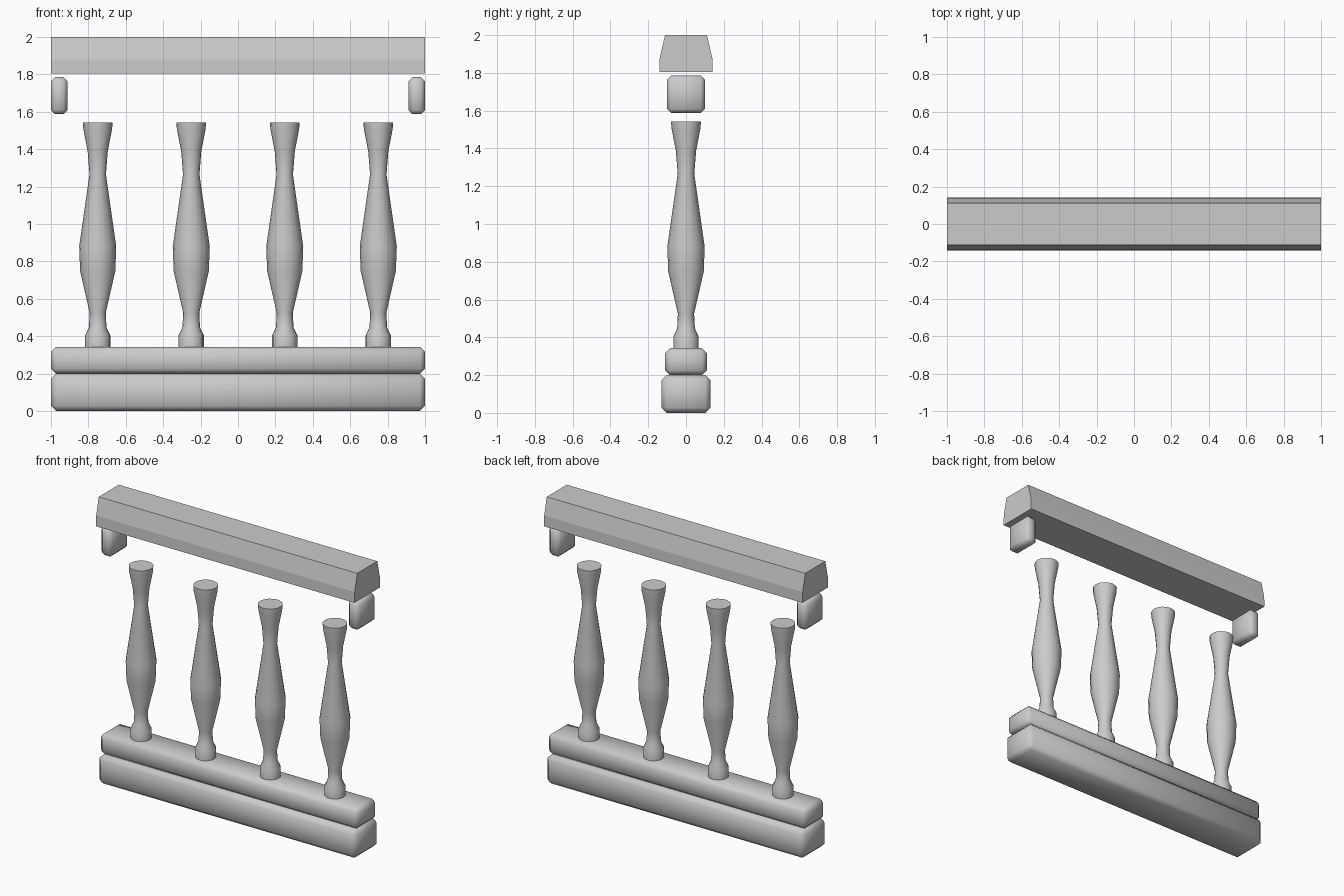
import bpy, bmesh, math

if "Cube" in bpy.data.objects:
    bpy.data.objects.remove(bpy.data.objects["Cube"])


def finish(name, bm, smooth=None):
    bmesh.ops.recalc_face_normals(bm, faces=bm.faces)
    me = bpy.data.meshes.new(name)
    bm.to_mesh(me)
    bm.free()
    ob = bpy.data.objects.new(name, me)
    bpy.context.collection.objects.link(ob)
    if smooth:
        bpy.ops.object.select_all(action='DESELECT')
        ob.select_set(True)
        bpy.context.view_layer.objects.active = ob
        bpy.ops.object.shade_smooth_by_angle(angle=math.radians(smooth))
    return ob


def block(name, x0, x1, half_y, z0, z1, bevel):
    bm = bmesh.new()
    bmesh.ops.create_cube(bm, size=1)
    for v in bm.verts:
        v.co = ((x0 + x1) / 2 + v.co.x * (x1 - x0), v.co.y * 2 * half_y,
                (z0 + z1) / 2 + v.co.z * (z1 - z0))
    bmesh.ops.bevel(bm, geom=bm.edges[:], offset=bevel, segments=1,
                    profile=0.5, affect='EDGES')
    return finish(name, bm, 60)


def baluster(name, x, profile, sides=16):
    bm = bmesh.new()
    rings = []
    for r, z in profile:
        rings.append([bm.verts.new((x + r * math.cos(2 * math.pi * i / sides),
                                    r * math.sin(2 * math.pi * i / sides), z))
                      for i in range(sides)])
    for a, b in zip(rings, rings[1:]):
        for i in range(sides):
            j = (i + 1) % sides
            bm.faces.new((a[i], a[j], b[j], b[i]))
    bm.faces.new(rings[0])
    bm.faces.new(rings[-1])
    return finish(name, bm, 40)


# Stacked base courses
block("lower_base", -1, 1, 0.13, 0.0, 0.2, 0.028)
block("upper_base", -1, 1, 0.11, 0.2, 0.343, 0.025)

# Turned balusters
PROFILE = [(0.067, 0.34), (0.067, 0.405), (0.047, 0.447), (0.043, 0.525),
           (0.094, 0.748), (0.099, 0.88), (0.044, 1.265), (0.054, 1.39),
           (0.077, 1.508), (0.079, 1.543)]
for n, x in enumerate((-0.75, -0.25, 0.25, 0.75), 1):
    baluster(f"baluster_{n}", x, PROFILE)

# End blocks under the handrail
block("end_block_left", -1, -0.912, 0.1, 1.587, 1.786, 0.022)
block("end_block_right", 0.912, 1, 0.1, 1.587, 1.786, 0.022)

# Handrail: tapered section extruded along x
bm = bmesh.new()
section = [(-0.141, 1.805), (0.141, 1.805), (0.139, 1.88),
           (0.111, 2.0), (-0.111, 2.0), (-0.139, 1.88)]
face = bm.faces.new([bm.verts.new((-1, y, z)) for y, z in section])
ext = bmesh.ops.extrude_face_region(bm, geom=[face], use_keep_orig=True)
bmesh.ops.translate(bm, vec=(2, 0, 0),
                    verts=[g for g in ext["geom"] if isinstance(g, bmesh.types.BMVert)])
finish("handrail", bm)
